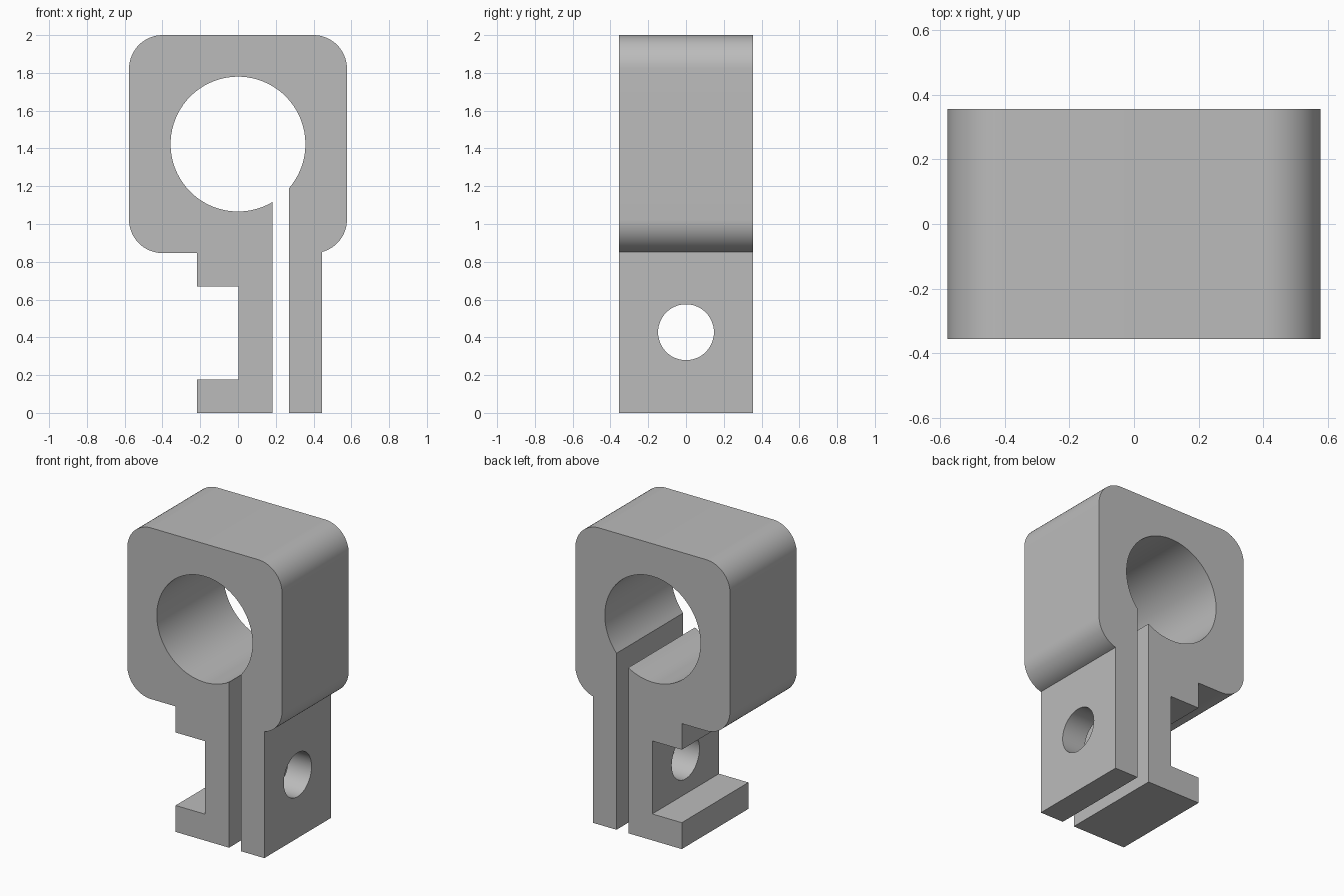
import bpy
import bmesh
from math import acos, cos, sin, radians, pi
from mathutils import Matrix

cube = bpy.data.objects.get("Cube")
if cube:
    bpy.data.objects.remove(cube, do_unlink=True)

HALF_DEPTH = 0.355
HALF_WIDTH = 0.577       # square clamp head
CENTRE_Z = 1.423         # centre of head and bore
CORNER = 0.178           # head corner radius
BORE = 0.357
SLOT = (0.182, 0.27)     # slot between the two legs
LEG_LEFT, LEG_RIGHT = 0.445, -0.217
NOTCH_X, NOTCH_LOW, NOTCH_HIGH = 0.003, 0.178, 0.67
BOLT_Z, BOLT_RADIUS = 0.427, 0.148


def arc(cx, cz, radius, start, end, steps):
    angles = [start + (end - start) * i / steps for i in range(steps + 1)]
    return [(cx + radius * cos(a), cz + radius * sin(a)) for a in angles]


def add_object(name, bm):
    bmesh.ops.recalc_face_normals(bm, faces=bm.faces)
    mesh = bpy.data.meshes.new(name)
    bm.to_mesh(mesh)
    bm.free()
    obj = bpy.data.objects.new(name, mesh)
    bpy.context.collection.objects.link(obj)
    return obj


# Plain grey material
grey = bpy.data.materials.new("plain grey")
grey.use_nodes = True
colour = (0.5, 0.5, 0.5, 1)
grey.diffuse_color = colour
grey.node_tree.nodes["Principled BSDF"].inputs["Base Color"].default_value = colour

# Outline: left leg, rounded head, notched right leg, then the bore
reach = HALF_WIDTH - CORNER
bottom = CENTRE_Z - HALF_WIDTH
outline = [(SLOT[1], 0), (LEG_LEFT, 0)]
corners = [(1, -1), (1, 1), (-1, 1), (-1, -1)]
for i, (sx, sz) in enumerate(corners):
    start = -acos((LEG_LEFT - reach) / CORNER) if i == 0 else (i - 1) * pi / 2
    outline += arc(sx * reach, CENTRE_Z + sz * reach, CORNER, start, i * pi / 2, 16)
outline += [(LEG_RIGHT, bottom), (LEG_RIGHT, NOTCH_HIGH), (NOTCH_X, NOTCH_HIGH),
            (NOTCH_X, NOTCH_LOW), (LEG_RIGHT, NOTCH_LOW), (LEG_RIGHT, 0), (SLOT[0], 0)]
outline += arc(0, CENTRE_Z, BORE, -acos(SLOT[0] / BORE),
               -acos(SLOT[1] / BORE) - 2 * pi, 72)

# Clamp body, extruded from front to back
bm = bmesh.new()
face = bm.faces.new([bm.verts.new((x, -HALF_DEPTH, z)) for x, z in outline])
extruded = bmesh.ops.extrude_face_region(bm, geom=[face], use_keep_orig=True)
moved = [v for v in extruded["geom"] if isinstance(v, bmesh.types.BMVert)]
bmesh.ops.translate(bm, verts=moved, vec=(0, 2 * HALF_DEPTH, 0))
body = add_object("clamp_body", bm)
body.data.materials.append(grey)

# Bolt hole through both legs
bm = bmesh.new()
bmesh.ops.create_cone(bm, cap_ends=True, segments=48, radius1=BOLT_RADIUS,
                      radius2=BOLT_RADIUS, depth=2,
                      matrix=Matrix.Translation((0, 0, BOLT_Z)) @ Matrix.Rotation(radians(90), 4, "Y"))
cutter = add_object("bolt_hole_cutter", bm)
cutter.data.materials.append(grey)
cutter.hide_render = True

hole = body.modifiers.new("bolt hole", "BOOLEAN")
hole.operation = "DIFFERENCE"
hole.solver = "EXACT"
hole.object = cutter
bpy.ops.object.select_all(action="DESELECT")
bpy.context.view_layer.objects.active = body
body.select_set(True)
bpy.ops.object.modifier_apply(modifier=hole.name)
bpy.data.objects.remove(cutter, do_unlink=True)

# Smooth curved walls, sharp edges elsewhere
bpy.ops.object.shade_smooth_by_angle(angle=radians(30))
